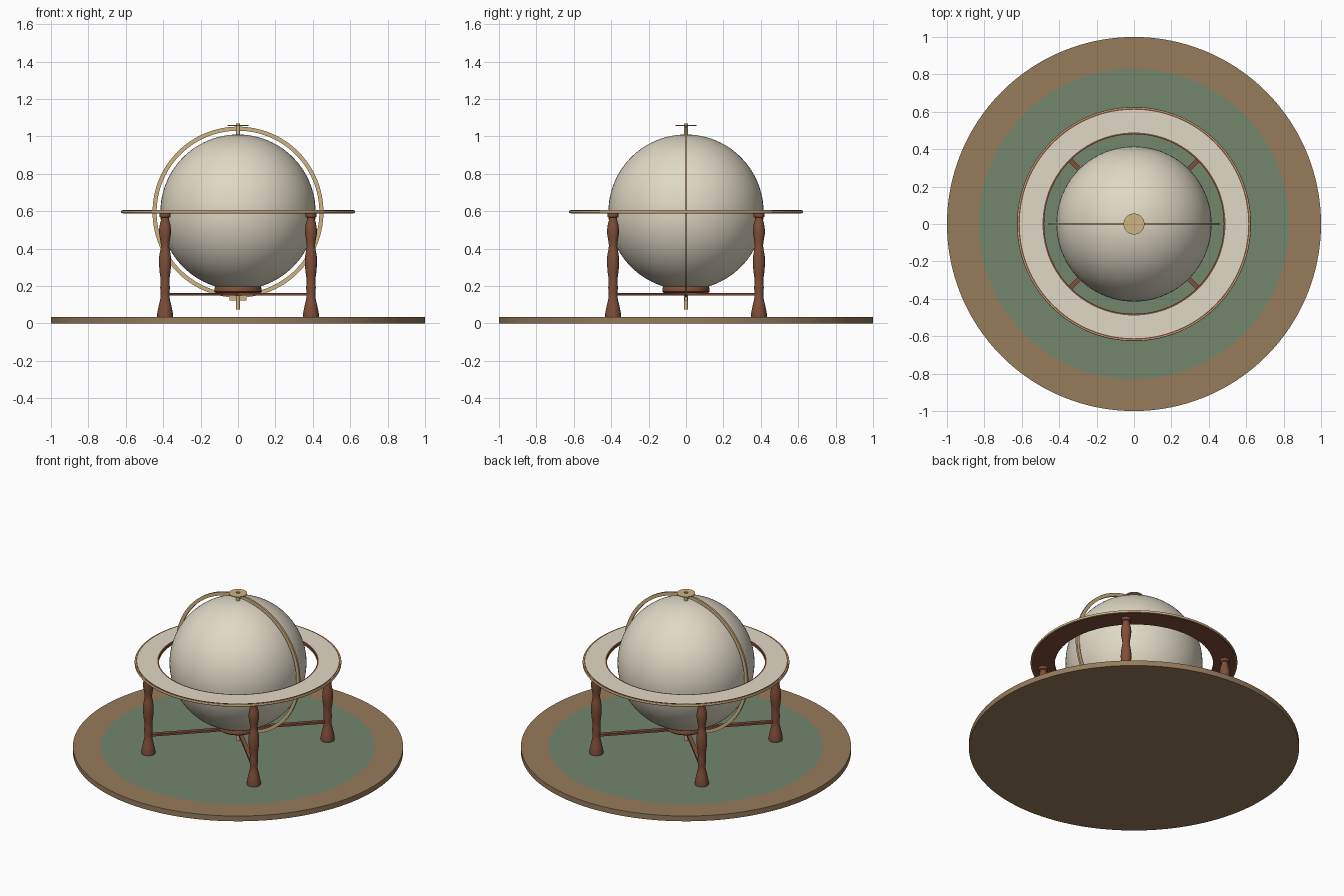
import bpy, bmesh, math
from mathutils import Matrix

if "Cube" in bpy.data.objects:
    bpy.data.objects.remove(bpy.data.objects["Cube"])


def mat(name, r, g, b):
    m = bpy.data.materials.new(name)
    lin = [((c / 255 + 0.055) / 1.055) ** 2.4 for c in (r, g, b)]
    m.diffuse_color = (*lin, 1)
    m.use_nodes = True
    m.node_tree.nodes["Principled BSDF"].inputs["Base Color"].default_value = m.diffuse_color
    return m


cream = mat("cream paper", 224, 217, 197)
wood = mat("red brown wood", 128, 78, 56)
brass = mat("pale brass", 206, 179, 131)
oak = mat("oak brown", 150, 123, 91)
green = mat("felt green", 114, 134, 108)


def finish(bm, name, mats, loc=(0, 0, 0), rule=None, smooth=True):
    bmesh.ops.recalc_face_normals(bm, faces=bm.faces)
    if rule:
        for f in bm.faces:
            f.material_index = rule(f.calc_center_median(), f.normal)
    me = bpy.data.meshes.new(name)
    bm.to_mesh(me)
    bm.free()
    for m in mats:
        me.materials.append(m)
    ob = bpy.data.objects.new(name, me)
    ob.location = loc
    bpy.context.collection.objects.link(ob)
    if smooth:
        bpy.ops.object.select_all(action='DESELECT')
        ob.select_set(True)
        bpy.context.view_layer.objects.active = ob
        bpy.ops.object.shade_smooth_by_angle(angle=math.radians(35))
    return ob


def lathe(name, profile, mats, loc=(0, 0, 0), steps=96, closed=False, rule=None, matrix=None):
    """Spin an (r, z) profile about z."""
    bm = bmesh.new()
    vs = [bm.verts.new((r, 0, z)) for r, z in profile]
    es = [bm.edges.new(p) for p in zip(vs, vs[1:])]
    if closed:
        es.append(bm.edges.new((vs[-1], vs[0])))
    bmesh.ops.spin(bm, geom=vs + es, cent=(0, 0, 0), axis=(0, 0, 1),
                   angle=2 * math.pi, steps=steps, use_duplicate=False)
    bmesh.ops.remove_doubles(bm, verts=bm.verts, dist=1e-5)
    if matrix:
        bm.transform(matrix)
    return finish(bm, name, mats, loc, rule)


def rod(name, r, z0, z1, m, steps=24):
    return lathe(name, [(0, z0), (r, z0), (r, z1), (0, z1)], [m], steps=steps)


def box(name, size, loc, m, angle=0):
    bm = bmesh.new()
    bmesh.ops.create_cube(bm, size=1)
    bm.transform(Matrix.Rotation(angle, 4, 'Z') @ Matrix.Diagonal((*size, 1)))
    return finish(bm, name, [m], loc, smooth=False)


def radius(c):
    return math.hypot(c.x, c.y)


# Round base with a green inlay
lathe("base", [(0, 0), (1, 0), (1, 0.035), (0.83, 0.035), (0, 0.035)], [oak, green], steps=128,
      rule=lambda c, n: 1 if n.z > 0.5 and radius(c) < 0.83 else 0)

# Globe
CZ = 0.595
bm = bmesh.new()
bmesh.ops.create_uvsphere(bm, u_segments=96, v_segments=48, radius=0.415)
finish(bm, "globe", [cream], (0, 0, CZ))

# Horizon ring: wood body, cream top face, brass outer band
lathe("horizon_ring", [(0.48, 0.587), (0.618, 0.587), (0.618, 0.606), (0.611, 0.606),
                       (0.489, 0.606), (0.48, 0.606)], [wood, cream], closed=True, steps=128,
      rule=lambda c, n: 1 if n.z > 0.5 and 0.492 < radius(c) < 0.609 else 0)
lathe("horizon_band", [(0.617, 0.590), (0.624, 0.590), (0.626, 0.593), (0.626, 0.601),
                       (0.624, 0.604), (0.617, 0.604)], [brass], closed=True, steps=128)

# Meridian ring standing in the x-z plane
lathe("meridian_ring", [(0.435, -0.006), (0.457, -0.006), (0.457, 0.006), (0.435, 0.006)],
      [brass], (0, 0, CZ), closed=True, steps=128, matrix=Matrix.Rotation(math.pi / 2, 4, 'X'))

# Pole fittings
rod("top_axis_pin", 0.011, 1.0, 1.068, brass)
rod("hour_disc", 0.056, 1.055, 1.060, brass, 48)
rod("bottom_axis_pin", 0.011, 0.075, 0.19, brass)
box("bottom_bracket", (0.09, 0.014, 0.018), (0, 0, 0.132), brass)

# Cradle under the globe
lathe("cradle", [(0, 0.163), (0.118, 0.163), (0.126, 0.17), (0.126, 0.19), (0.122, 0.197),
                 (0.1, 0.197), (0, 0.185)], [wood], steps=64)

# Turned legs and crossed stretchers
LEG = [(0, 0.035), (0.042, 0.035), (0.043, 0.05), (0.036, 0.085), (0.029, 0.115), (0.024, 0.14),
       (0.023, 0.16), (0.026, 0.19), (0.024, 0.215), (0.024, 0.24), (0.029, 0.275), (0.033, 0.32),
       (0.031, 0.36), (0.025, 0.395), (0.022, 0.415), (0.025, 0.44), (0.031, 0.475), (0.032, 0.50),
       (0.028, 0.53), (0.021, 0.555), (0.021, 0.565), (0.029, 0.57), (0.029, 0.588), (0, 0.588)]
for sy, a in ((-1, "front"), (1, "back")):
    for sx, b in ((-1, "left"), (1, "right")):
        lathe(f"{a}_{b}_leg", LEG, [wood], (0.39 * sx, 0.39 * sy, 0), steps=32)
for i in (1, 3):
    box(f"stretcher_{i // 2 + 1}", (1.09, 0.026, 0.014), (0, 0, 0.156), wood, i * math.pi / 4)
